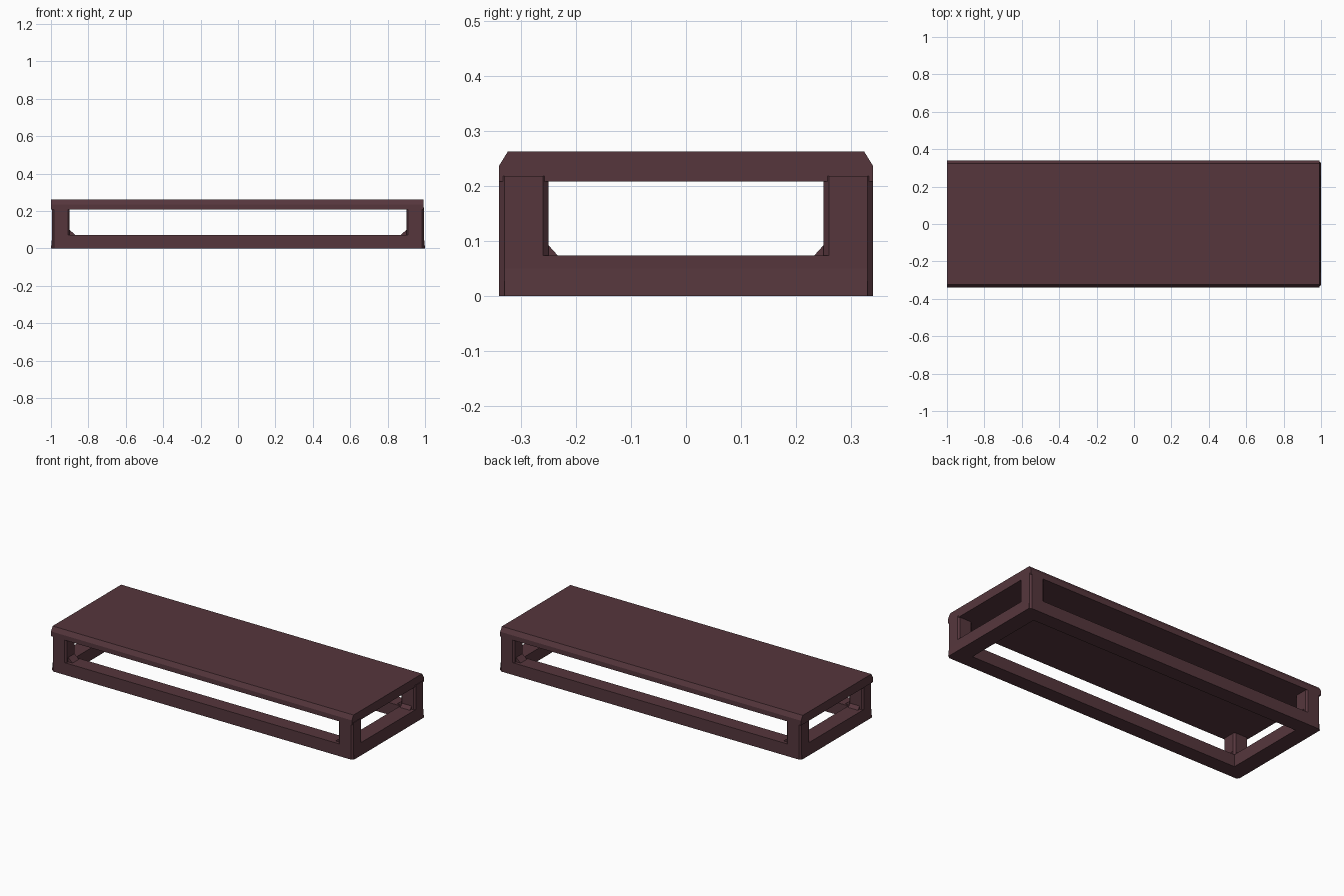
import bpy, bmesh

if "Cube" in bpy.data.objects:
    bpy.data.objects.remove(bpy.data.objects["Cube"])

wood = bpy.data.materials.new("dark wood")
wood.diffuse_color = (0.092, 0.037, 0.046, 1)
wood.use_nodes = True
wood.node_tree.nodes["Principled BSDF"].inputs["Base Color"].default_value = wood.diffuse_color


def prism(name, pts, axis, a, b):
    """Extrude a 2D profile along an axis (0=x, profile y,z; 1=y, profile x,z; 2=z, profile x,y)."""
    def place(p, t):
        v = list(p)
        v.insert(axis, t)
        return v
    bm = bmesh.new()
    lo = [bm.verts.new(place(p, a)) for p in pts]
    hi = [bm.verts.new(place(p, b)) for p in pts]
    bm.faces.new(lo)
    bm.faces.new(hi[::-1])
    n = len(pts)
    for i in range(n):
        bm.faces.new((lo[i], hi[i], hi[(i + 1) % n], lo[(i + 1) % n]))
    bmesh.ops.recalc_face_normals(bm, faces=bm.faces)
    me = bpy.data.meshes.new(name)
    bm.to_mesh(me)
    bm.free()
    me.materials.append(wood)
    ob = bpy.data.objects.new(name, me)
    bpy.context.collection.objects.link(ob)
    return ob


X, Y = 0.995, 0.34          # outer half sizes
XI, YI = 0.90, 0.25         # inner half sizes of the frame
Z1, Z2, Z3 = 0.073, 0.208, 0.262
C = 0.01                    # chamfer

# table top with chamfered long edges
prism("table_top", [(-Y, Z2), (Y, Z2), (Y, 0.236), (Y - 0.016, Z3),
                    (-Y + 0.016, Z3), (-Y, 0.236)], 0, -1.0, 0.992)

for sy, side in ((-1, "front"), (1, "back")):
    # long bottom rails
    prism(side + "_rail", [(sy * YI, 0), (sy * Y, 0), (sy * Y, Z1), (sy * YI, Z1)],
          0, -X + C, X - C)
for sx, end in ((-1, "left"), (1, "right")):
    # short bottom rails, slightly flared at the foot
    prism(end + "_rail", [(sx * XI, 0), (sx * 1.0, 0), (sx * X, 0.05), (sx * X, Z1), (sx * XI, Z1)],
          1, -Y + C, Y - C)
    for sy, side in ((-1, "front"), (1, "back")):
        tag = side + "_" + end
        # corner posts with chamfered vertical edges
        xs, ys = (XI, X), (YI, Y)
        prof = [(xs[0] + C, ys[0]), (xs[1] - C, ys[0]), (xs[1], ys[0] + C), (xs[1], ys[1] - C),
                (xs[1] - C, ys[1]), (xs[0] + C, ys[1]), (xs[0], ys[1] - C), (xs[0], ys[0] + C)]
        prism(tag + "_post", [(sx * x, sy * y) for x, y in prof], 2, 0, Z2 + 0.01)
        # small corner fillets on the rails
        prism(tag + "_long_fillet", [(sx * (XI + 0.01), Z1 - 0.01), (sx * (XI - 0.03), Z1 - 0.001),
                                     (sx * XI, Z1 + 0.026), (sx * (XI + 0.01), Z1 + 0.026)],
              1, sy * (YI + C), sy * (Y - 2 * C))
        prism(tag + "_short_fillet", [(sy * (YI + 0.01), Z1 - 0.01), (sy * (YI - 0.018), Z1 - 0.001),
                                      (sy * YI, Z1 + 0.019), (sy * (YI + 0.01), Z1 + 0.019)],
              0, sx * (XI + C), sx * (X - 2 * C))
